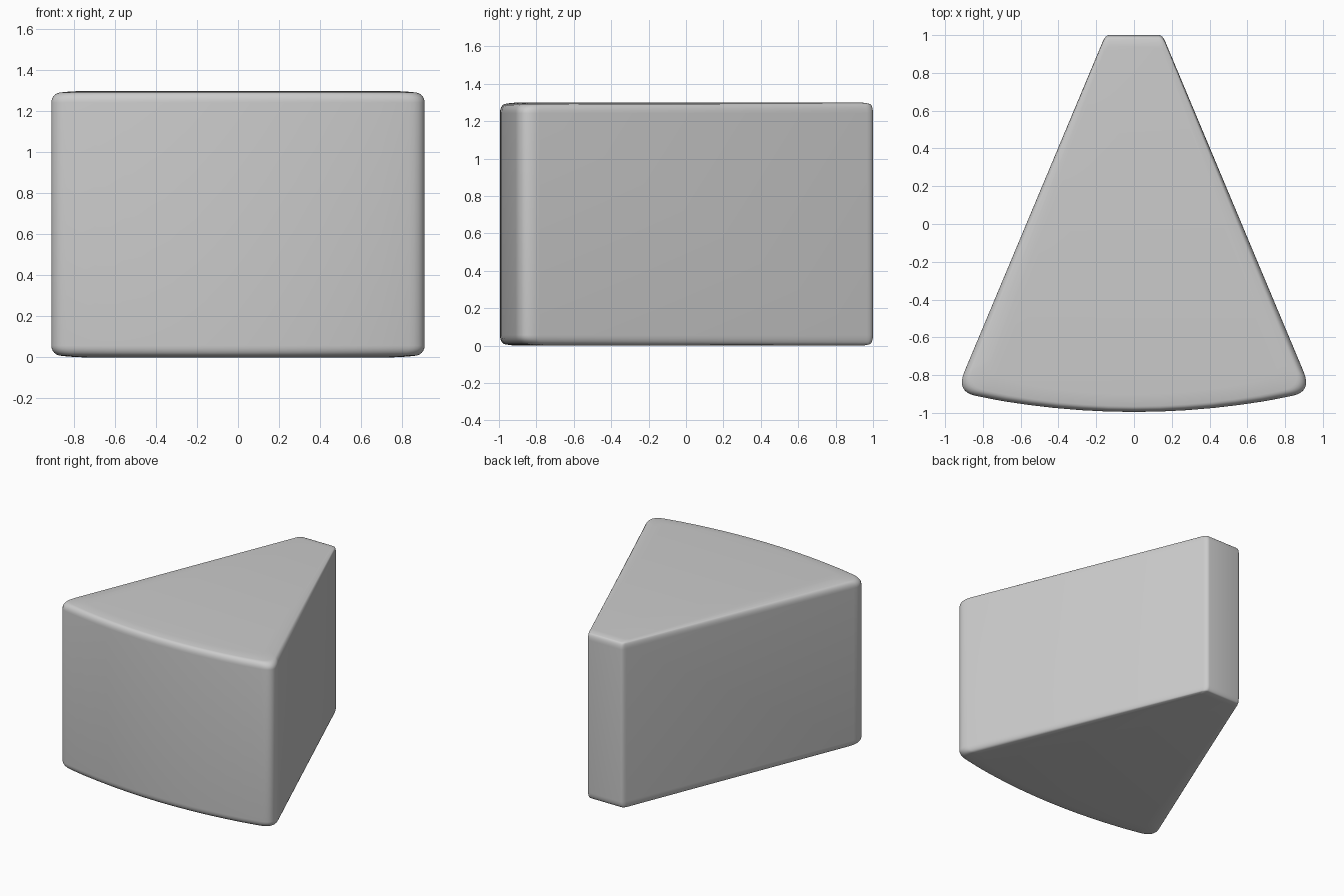
import bpy, bmesh
from math import sin, cos, pi
from mathutils import Vector

if "Cube" in bpy.data.objects:
    bpy.data.objects.remove(bpy.data.objects["Cube"])

HEIGHT = 1.30


def rounded(prev, corner, nxt, d0, d1, n=8):
    """Rounded corner as a quadratic curve."""
    a = corner + (prev - corner).normalized() * d0
    b = corner + (nxt - corner).normalized() * d1
    return [a * (1 - t)**2 + corner * 2 * t * (1 - t) + b * t * t
            for t in (k / n for k in range(n + 1))]


def outline(inset):
    """Plan of the wedge, drawn in by an inset that tapers with its width."""
    s = 1 - 1.1 * inset
    yb, yf = 1 - 0.4 * inset, -0.995 + 0.6 * inset

    def side(y):
        return (0.57 - 0.4188 * y) * s

    def arc(x):
        return yf + 0.119 * x * x / (s * s)

    xc = 0.943 * s
    back = Vector((side(yb), yb))
    front = Vector((xc, arc(xc)))
    near = Vector((0.7 * s, arc(0.7 * s)))
    half = rounded(Vector((0, yb)), back, front, 0.02 * s, 0.035 * s, 4)
    half += rounded(back, front, near, 0.115 * s, 0.11 * s)
    half += [Vector((x * s, arc(x * s))) for x in (0.7, 0.56, 0.42, 0.28, 0.14)]
    return half + [Vector((0, yf))] + [Vector((-p.x, p.y)) for p in reversed(half)]


# Soft edge profile: (inset, depth from the end face)
soft = [(0.15, 0.0), (0.09, 0.003)]
soft += [(0.05 * (1 - sin(a)), 0.007 + 0.05 * (1 - cos(a)))
         for a in (k * pi / 12 for k in range(7))]
rings = [(i, d) for i, d in soft] + [(i, HEIGHT - d) for i, d in reversed(soft)]

# Wedge body
bm = bmesh.new()
loops = [[bm.verts.new((p.x, p.y, z)) for p in outline(i)] for i, z in rings]
n = len(loops[0])
for lo, hi in zip(loops, loops[1:]):
    for k in range(n):
        j = (k + 1) % n
        bm.faces.new((lo[k], lo[j], hi[j], hi[k]))
bm.faces.new(loops[0])
bm.faces.new(loops[-1])
bmesh.ops.recalc_face_normals(bm, faces=bm.faces)
mesh = bpy.data.meshes.new("wedge_block")
bm.to_mesh(mesh)
bm.free()
wedge = bpy.data.objects.new("wedge_block", mesh)
bpy.context.collection.objects.link(wedge)
bpy.context.view_layer.objects.active = wedge
wedge.select_set(True)
bpy.ops.object.shade_smooth_by_angle(angle=0.7)
